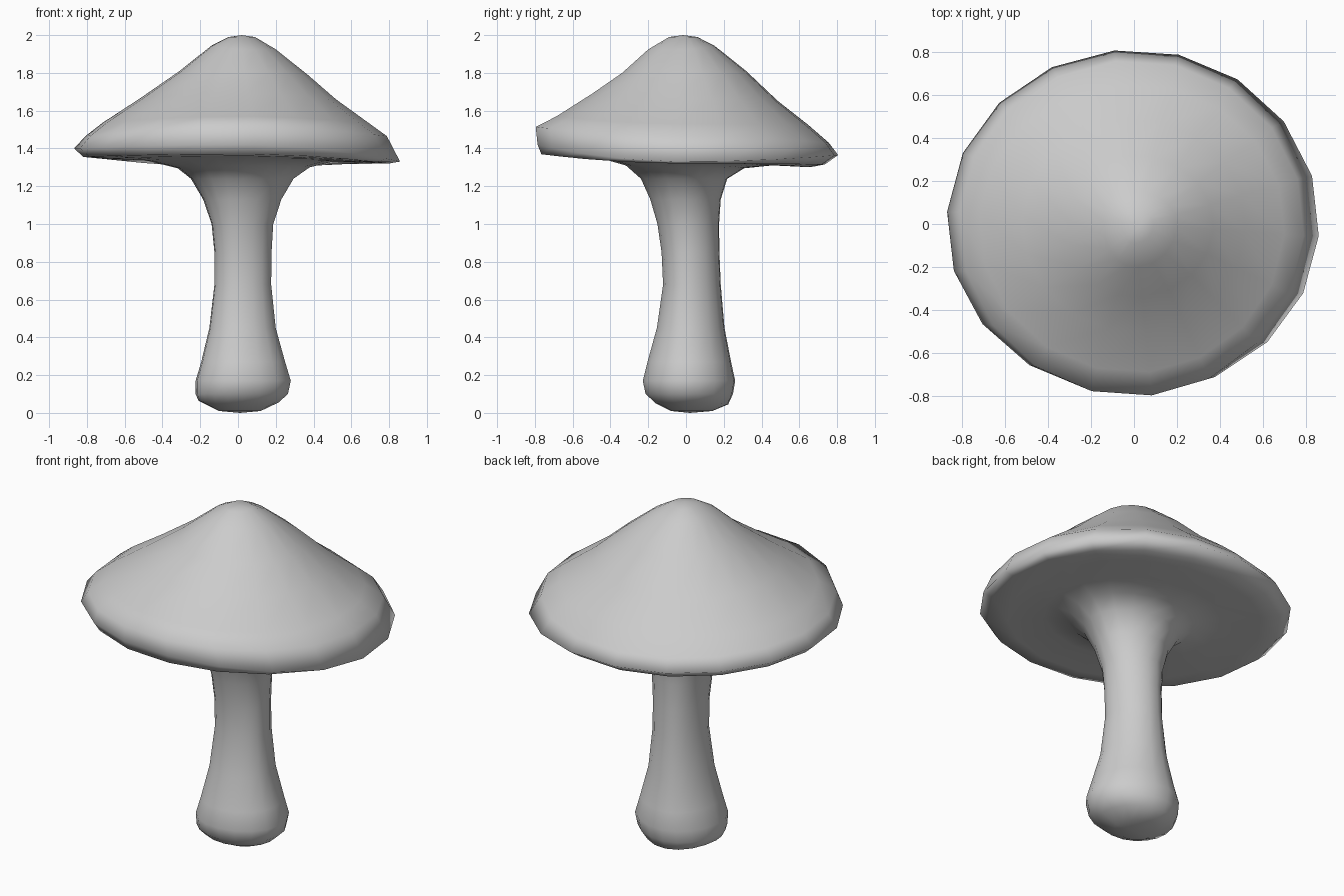
import bpy, bmesh, math

SIDES = 18

# Outline of each ring, bottom to top:
# (left, right, front, back reach), (left, right, front, back height)
def level(l, r, f, b, z):
    return (l, r, f, b), (z, z, z, z)

rings = [
    # rounded foot
    level(.10, .12, .08, .14, .01),
    ((.21, .215, .16, .225), (.065, .055, .05, .045)),
    level(.225, .265, .215, .25, .10),
    level(.225, .28, .23, .262, .17),
    level(.195, .25, .205, .24, .27),
    # slim stalk
    level(.152, .20, .155, .205, .45),
    level(.125, .176, .122, .185, .68),
    level(.125, .178, .13, .178, .85),
    level(.14, .187, .152, .176, 1.0),
    level(.185, .23, .19, .185, 1.13),
    level(.25, .295, .24, .22, 1.24),
    # flare into the underside of the cap
    ((.32, .38, .32, .31), (1.295, 1.30, 1.31, 1.295)),
    ((.48, .50, .46, .46), (1.335, 1.33, 1.35, 1.31)),
    ((.70, .68, .68, .66), (1.345, 1.325, 1.36, 1.30)),
    # rim
    ((.82, .80, .77, .74), (1.355, 1.32, 1.37, 1.315)),
    ((.87, .86, .79, .81), (1.40, 1.33, 1.42, 1.365)),
    ((.81, .79, .80, .76), (1.465, 1.465, 1.515, 1.43)),
    # cap slope
    ((.72, .70, .69, .65), (1.535, 1.53, 1.57, 1.525)),
    ((.52, .52, .50, .49), (1.665, 1.66, 1.69, 1.65)),
    ((.31, .37, .34, .32), (1.81, 1.79, 1.80, 1.81)),
    ((.14, .20, .20, .15), (1.945, 1.925, 1.925, 1.945)),
    level(.05, .09, .09, .06, 1.99),
]

bm = bmesh.new()

def add_ring(reach, height):
    loop = []
    for i in range(SIDES):
        a = math.radians(-4) + 2 * math.pi * i / SIDES
        c, s = math.cos(a), math.sin(a)
        ix, iy = (1 if c > 0 else 0), (3 if s > 0 else 2)
        z = c * c * height[ix] + s * s * height[iy]
        loop.append(bm.verts.new((c * reach[ix], s * reach[iy], z)))
    return loop

loops = [add_ring(*r) for r in rings]
for lo, hi in zip(loops, loops[1:]):
    for i in range(SIDES):
        j = (i + 1) % SIDES
        bm.faces.new((lo[i], lo[j], hi[j], hi[i]))

# Close the foot and the peak
base = bm.verts.new((.01, .02, 0))
peak = bm.verts.new((.02, -.015, 2))
for i in range(SIDES):
    j = (i + 1) % SIDES
    bm.faces.new((base, loops[0][j], loops[0][i]))
    bm.faces.new((peak, loops[-1][i], loops[-1][j]))
bmesh.ops.recalc_face_normals(bm, faces=bm.faces)
for f in bm.faces:
    f.smooth = True

mesh = bpy.data.meshes.new("mushroom")
bm.to_mesh(mesh)
bm.free()
mushroom = bpy.data.objects.new("mushroom", mesh)
bpy.context.collection.objects.link(mushroom)
